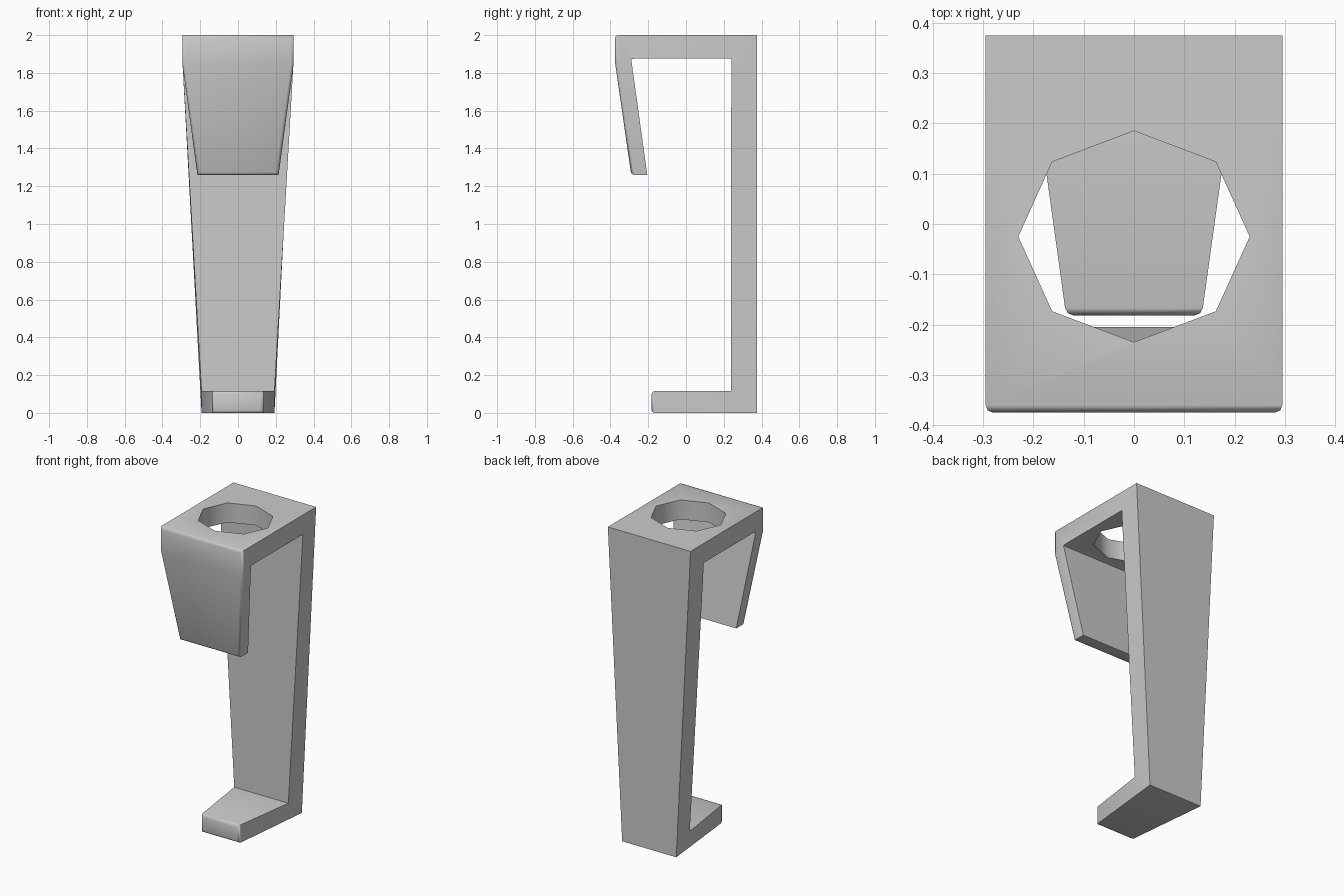
import bpy, bmesh, math

if "Cube" in bpy.data.objects:
    bpy.data.objects.remove(bpy.data.objects["Cube"])

# Bent strip: each station is outer (y, z), inner (y, z), half width
stations = [
    ((-0.29, 1.26), (-0.205, 1.26), 0.215),     # lip tip
    ((-0.375, 1.85), (-0.29, 1.872), 0.295),    # lip bend
    ((-0.375, 2.0), (-0.275, 1.875), 0.295),    # top front corner
    ((0.375, 2.0), (0.24, 1.875), 0.295),       # top back corner
    ((0.375, 0.0), (0.237, 0.115), 0.193),      # heel
    ((-0.182, 0.0), (-0.182, 0.115), 0.135),    # foot tip
]

bm = bmesh.new()
rings = []
for outer, inner, w in stations:
    rings.append([bm.verts.new((x, *p)) for x, p in
                  ((-w, outer), (w, outer), (w, inner), (-w, inner))])
for a, b in zip(rings, rings[1:]):
    for i in range(4):
        j = (i + 1) % 4
        bm.faces.new((a[i], a[j], b[j], b[i]))
bm.faces.new(rings[0])
bm.faces.new(rings[-1])
bmesh.ops.recalc_face_normals(bm, faces=bm.faces[:])

# Softened edges on the outside of the lip and around the foot tip
lip = {v for r in rings[:3] for v in r[:2]}
tip = set(rings[-1])
edges = [e for e in bm.edges
         if set(e.verts) <= lip and set(e.verts) != set(rings[1][:2])
         or set(e.verts) <= tip]
bmesh.ops.bevel(bm, geom=edges, offset=0.015, segments=2, profile=0.5,
                affect='EDGES', clamp_overlap=True)
mesh = bpy.data.meshes.new("clip_bracket")
bm.to_mesh(mesh)
bm.free()
clip = bpy.data.objects.new("clip_bracket", mesh)
bpy.context.collection.objects.link(clip)

# Eight-sided hole through the top plate
bpy.ops.mesh.primitive_cylinder_add(vertices=8, radius=1, depth=0.4,
                                    location=(0, -0.025, 1.95))
cutter = bpy.context.object
cutter.name = "hole_cutter"
cutter.scale = (0.23, 0.21, 1)
cutter.hide_render = True
cutter.display_type = 'WIRE'

bpy.ops.object.select_all(action='DESELECT')
clip.select_set(True)
bpy.context.view_layer.objects.active = clip
hole = clip.modifiers.new("hole", 'BOOLEAN')
hole.operation = 'DIFFERENCE'
hole.solver = 'EXACT'
hole.object = cutter
bpy.ops.object.modifier_apply(modifier=hole.name)
bpy.data.objects.remove(cutter)
bpy.ops.object.shade_smooth_by_angle(angle=math.radians(50))
